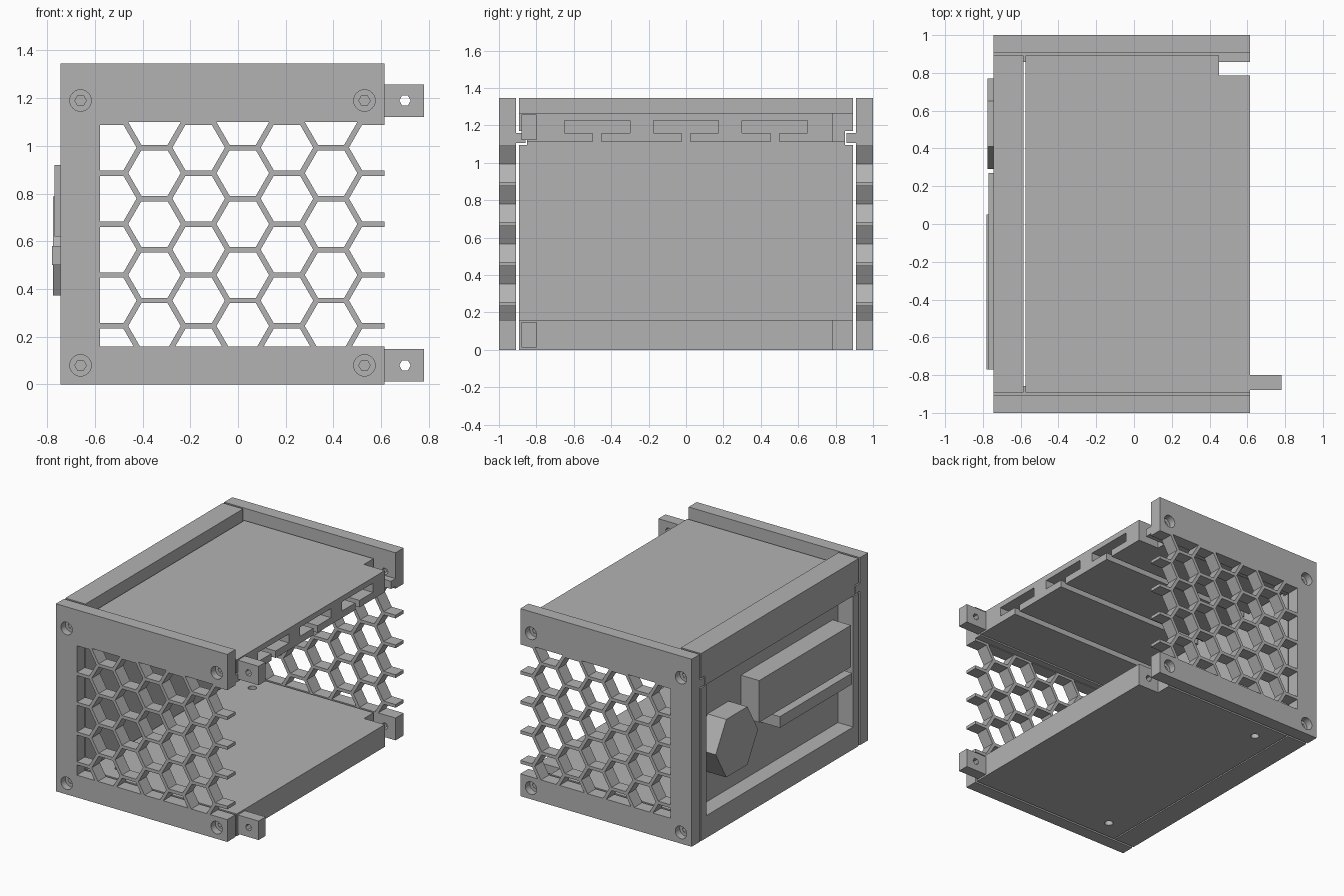
import bpy, bmesh, math

cube = bpy.data.objects.get("Cube")
if cube:
    bpy.data.objects.remove(cube, do_unlink=True)

grey = bpy.data.materials.new("plain grey")
grey.use_nodes = True
colour = (0.45, 0.45, 0.45, 1)
grey.diffuse_color = colour
grey.node_tree.nodes["Principled BSDF"].inputs["Base Color"].default_value = colour

PLACE = {"x": lambda u, v, t: (t, u, v),
         "y": lambda u, v, t: (u, t, v),
         "z": lambda u, v, t: (u, v, t)}


def add_prism(bm, pts, axis, a, b):
    """Extrude a flat outline along one axis."""
    put = PLACE[axis]
    low = [bm.verts.new(put(u, v, a)) for u, v in pts]
    high = [bm.verts.new(put(u, v, b)) for u, v in pts]
    bm.faces.new(low)
    bm.faces.new(high[::-1])
    for i in range(len(pts)):
        j = (i + 1) % len(pts)
        bm.faces.new((low[j], low[i], high[i], high[j]))


def make(name, prisms):
    bm = bmesh.new()
    for p in prisms:
        add_prism(bm, *p)
    bmesh.ops.recalc_face_normals(bm, faces=bm.faces)
    mesh = bpy.data.meshes.new(name)
    bm.to_mesh(mesh)
    bm.free()
    mesh.materials.append(grey)
    ob = bpy.data.objects.new(name, mesh)
    bpy.context.collection.objects.link(ob)
    return ob


def cut(ob, prisms):
    """Subtract a set of prisms that do not touch each other."""
    cutter = make("cutter", prisms)
    cutter.hide_render = True
    mod = ob.modifiers.new("cut", "BOOLEAN")
    mod.operation = "DIFFERENCE"
    mod.solver = "EXACT"
    mod.object = cutter
    bpy.context.view_layer.objects.active = ob
    bpy.ops.object.modifier_apply(modifier=mod.name)
    bpy.data.objects.remove(cutter, do_unlink=True)


def rect(u0, u1, v0, v1):
    return [(u0, v0), (u1, v0), (u1, v1), (u0, v1)]


def ngon(u, v, r, n=6):
    return [(u + r * math.cos(math.tau * i / n), v + r * math.sin(math.tau * i / n))
            for i in range(n)]


def clip(pts, axis, limit, sign):
    """Keep the part of a convex outline on one side of a line."""
    out = []
    for p, q in zip(pts, pts[1:] + pts[:1]):
        dp, dq = sign * (p[axis] - limit), sign * (q[axis] - limit)
        if dp >= 0:
            out.append(p)
        if dp * dq < 0:
            t = dp / (dp - dq)
            out.append((p[0] + t * (q[0] - p[0]), p[1] + t * (q[1] - p[1])))
    return out


LEFT, RIGHT, TOP = -0.745, 0.615, 1.345
FLOOR, CEILING, DECK = 0.16, 1.11, 1.265
EDGE, NOTCH = 0.893, 0.785
SCREW_X, SCREW_Z = (-0.66, 0.53), (0.08, 1.19)

# Honeycomb cells, trimmed to the window and open at the right edge
PITCH, WALL = 0.2137, 0.023
cells = []
for col in range(-3, 5):
    for row in range(-1, 6):
        z = 0.245 + PITCH * (row + 0.5 * (col % 2))
        cell = ngon(0.02 + col * PITCH * math.sqrt(0.75), z, (PITCH - WALL) / math.sqrt(3))
        for axis, limit, sign in ((0, -0.578, 1), (0, RIGHT + 0.05, -1),
                                  (1, FLOOR, 1), (1, 1.1, -1)):
            cell = clip(cell, axis, limit, sign)
        if len(cell) > 2:
            cells.append(cell)

# Front and back plates with a sliding tongue, grille and screw holes
tongue_plate = [(-1, 0), (-0.908, 0), (-0.908, 1.105), (-0.857, 1.105),
                (-0.857, 1.16), (-0.908, 1.16), (-0.908, TOP), (-1, TOP)]
for name, side in (("front_plate", 1), ("back_plate", -1)):
    plate = make(name, [([(side * y, z) for y, z in tongue_plate], "x", LEFT, RIGHT)])
    cut(plate, [(c, "y", -1.1 * side, -0.8 * side) for c in cells])
    spots = [(x, z) for x in SCREW_X for z in SCREW_Z]
    cut(plate, [(ngon(x, z, 0.045, 24), "y", -1.1 * side, -0.95 * side) for x, z in spots])
    cut(plate, [(ngon(x, z, 0.024), "y", -0.98 * side, -0.8 * side) for x, z in spots])

# Closed end frame with side grooves and a recessed outer face
half = [(EDGE, 0), (EDGE, 1.095), (0.85, 1.095), (0.85, 1.17), (EDGE, 1.17), (EDGE, TOP)]
end = make("end_frame", [(half + [(-y, z) for y, z in half[::-1]], "x", LEFT, -0.585)])
cut(end, [(rect(-0.83, 0.83, FLOOR, 1.1), "x", -0.9, -0.625)])
cut(end, [(ngon(SCREW_X[0], z, 0.024), "y", s * 0.855, s) for z in SCREW_Z for s in (-1, 1)])

# Bottom panel
bottom = make("bottom_panel", [(rect(-EDGE, EDGE, 0, FLOOR), "x", -0.575, RIGHT)])
cut(bottom, [(ngon(-0.415, s * 0.755, 0.028, 20), "z", -0.1, 0.3) for s in (-1, 1)])

# Top panel with three T-shaped rail slots along its underside
profile = [(-0.85, CEILING)]
for y in (-0.475, 0, 0.475):
    profile += [(y - 0.024, CEILING), (y - 0.024, 1.16), (y - 0.175, 1.16), (y - 0.175, 1.225),
                (y + 0.175, 1.225), (y + 0.175, 1.16), (y + 0.024, 1.16), (y + 0.024, CEILING)]
profile += [(0.85, CEILING), (0.85, 1.17), (EDGE, 1.17), (EDGE, DECK),
            (-EDGE, DECK), (-EDGE, 1.17), (-0.85, 1.17)]
top = make("top_panel", [(profile, "x", -0.575, RIGHT)])

# Corner notches, screw holes and joining tabs on both panels
for panel, z in ((bottom, SCREW_Z[0]), (top, SCREW_Z[1])):
    cut(panel, [(rect(0.45, 0.8, NOTCH, 1), "z", z - 0.3, z + 0.3)])
    cut(panel, [(ngon(SCREW_X[1], z, 0.024), "y", a, b) for a, b in ((-1, -0.8), (0.7, 1))])
    tab = make("joining_tab", [(rect(RIGHT - 0.01, 0.78, z - 0.068, z + 0.068), "y", -0.88, -0.8)])
    cut(tab, [(ngon(0.7, z, 0.024), "y", -1, -0.7)])

# Plain raised relief on the end frame
make("blank_plaque", [(rect(-0.77, 0.27, 0.62, 0.92), "x", -0.77, -0.62)])
make("blank_strip", [(rect(-0.77, 0.05, 0.5, 0.58), "x", -0.78, -0.62)])
make("hex_boss", [(ngon(0.53, 0.58, 0.24), "x", -0.775, -0.62)])
